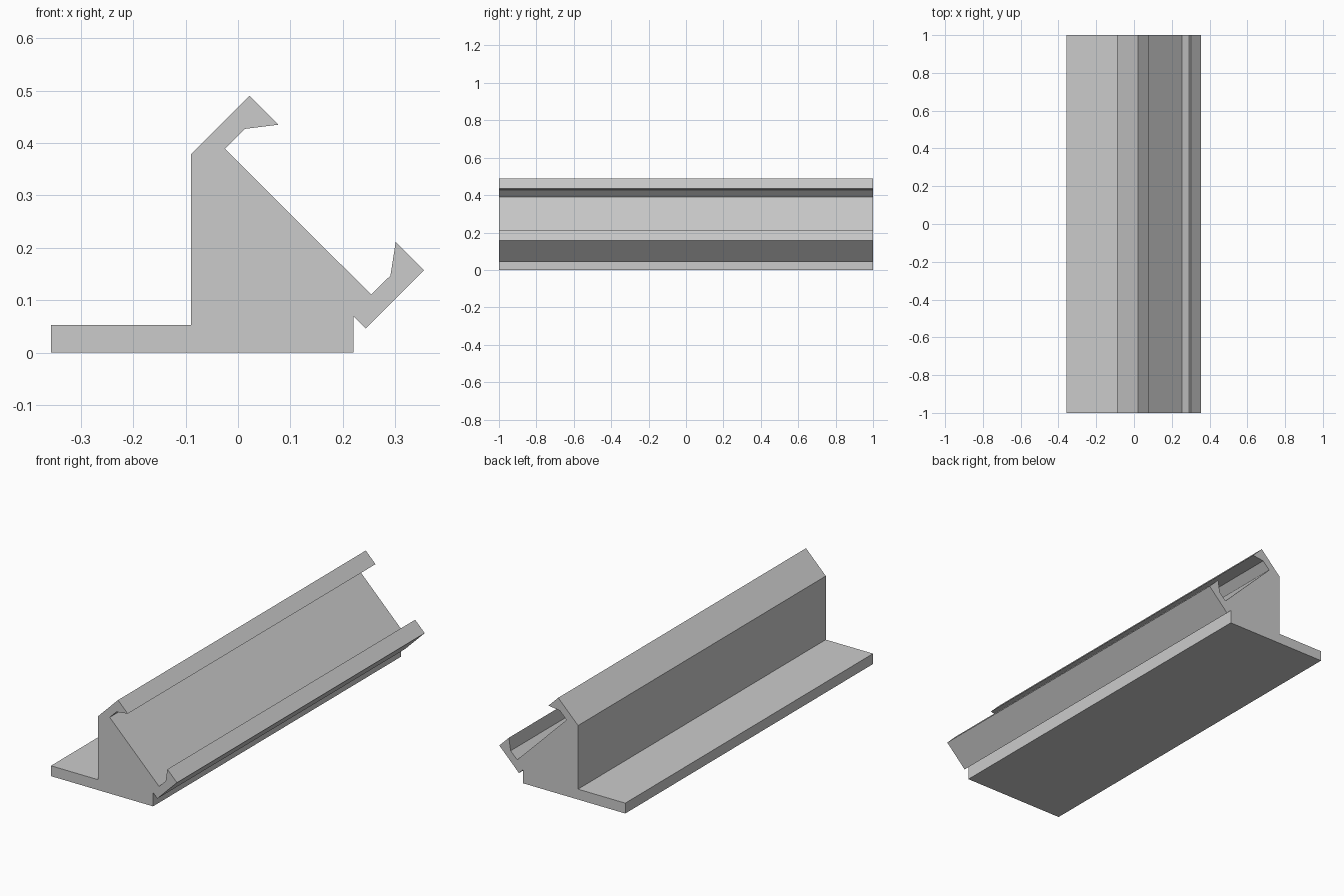
import bpy
import bmesh
from mathutils import Vector

cube = bpy.data.objects.get("Cube")
if cube:
    bpy.data.objects.remove(cube, do_unlink=True)

grey = bpy.data.materials.new("light grey")
grey.use_nodes = True
colour = (0.6, 0.6, 0.6, 1)
grey.diffuse_color = colour
grey.node_tree.nodes["Principled BSDF"].inputs["Base Color"].default_value = colour


def extrude_profile(name, points, length):
    """Extrude an x-z outline along y, centred on y = 0."""
    bm = bmesh.new()
    face = bm.faces.new([bm.verts.new((x, -length / 2, z)) for x, z in points])
    result = bmesh.ops.extrude_face_region(bm, geom=[face])
    verts = [v for v in result["geom"] if isinstance(v, bmesh.types.BMVert)]
    bmesh.ops.translate(bm, verts=verts, vec=Vector((0, length, 0)))
    bmesh.ops.recalc_face_normals(bm, faces=bm.faces)
    mesh = bpy.data.meshes.new(name)
    bm.to_mesh(mesh)
    bm.free()
    mesh.materials.append(grey)
    obj = bpy.data.objects.new(name, mesh)
    bpy.context.collection.objects.link(obj)
    return obj


# Flat foot and the underside of the body
foot = [(-0.357, 0.053), (-0.357, 0), (0.22, 0), (0.22, 0.07)]
# Lower hooked lip
lower_lip = [(0.244, 0.046), (0.355, 0.157), (0.301, 0.211), (0.291, 0.147), (0.254, 0.111)]
# Upper hooked lip, facing the lower one across the slope
upper_lip = [(-0.025, 0.389), (0.013, 0.427), (0.077, 0.435), (0.022, 0.49)]
# Upright back
back = [(-0.09, 0.378), (-0.09, 0.053)]

extrude_profile("angled_rail_holder", foot + lower_lip + upper_lip + back, 2)
